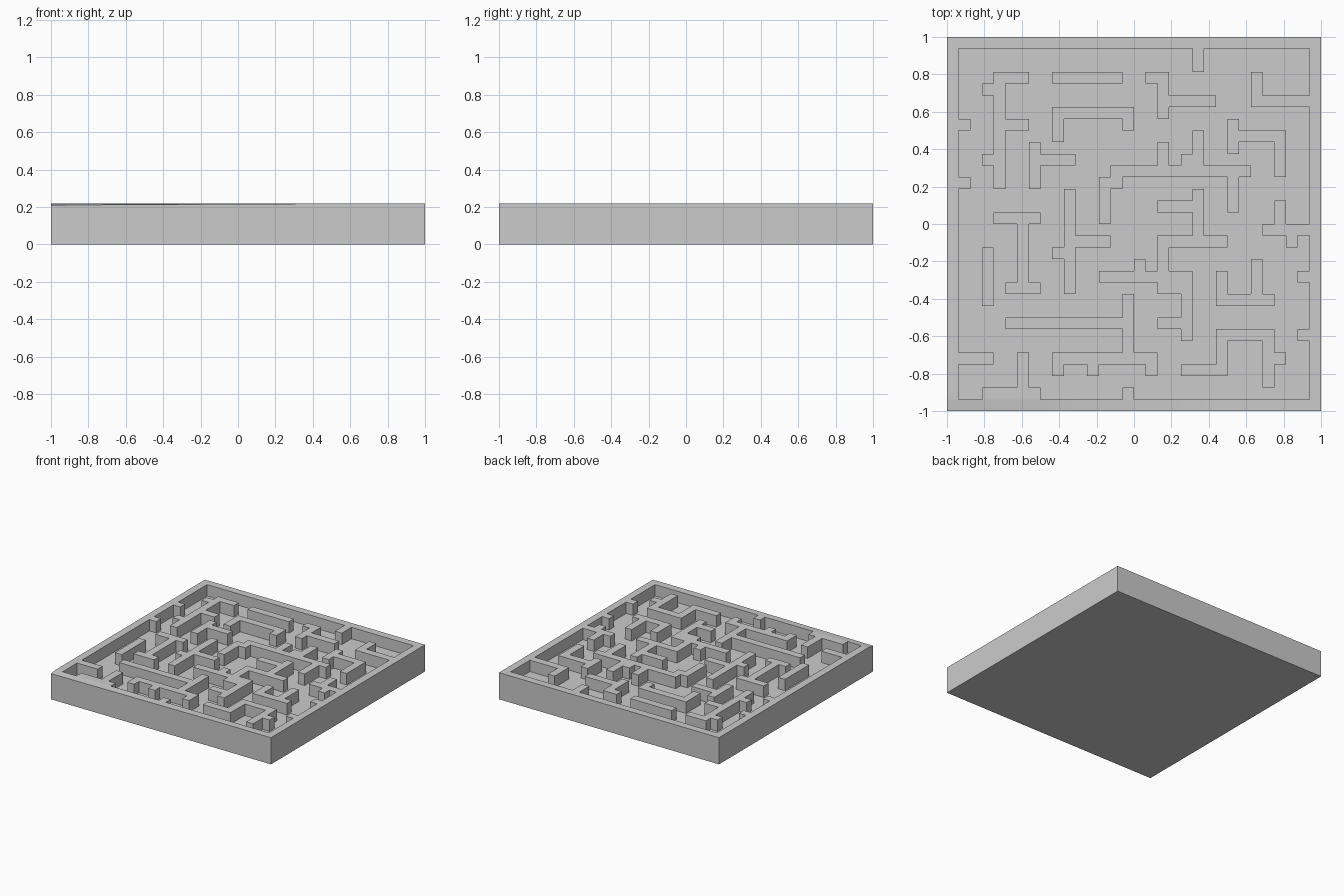
import bpy
import bmesh

CELLS = 32              # cells along each side, rim included
CELL = 2 / CELLS
FLOOR = 0.125
TOP = 0.219
SAG = 0.008             # slight dip of the front left corner
STEPS = {"E": (1, 0), "W": (-1, 0), "N": (0, -1), "S": (0, 1)}
LAST = CELLS - 1

# Rim cells
walls = {(c, r) for c in range(CELLS) for r in range(CELLS)
         if c in (0, LAST) or r in (0, LAST)}


def wall(col, row, path):
    """Lay a wall one cell wide, walking from a cell counted from the back left."""
    walls.add((col, row))
    for move in path.split():
        dc, dr = STEPS[move[0]]
        for _ in range(int(move[1:])):
            col, row = col + dc, row + dr
            walls.add((col, row))


def top_verts(geom):
    return [g for g in geom if isinstance(g, bmesh.types.BMVert)]


# Remove the default cube
cube = bpy.data.objects.get("Cube")
if cube:
    bpy.data.objects.remove(cube, do_unlink=True)

# Short stubs on the rim
wall(21, 0, "S2")
wall(15, LAST, "N1")
for row, length in ((7, 1), (12, 1), (27, 3)):
    wall(0, row, f"E{length}")
for row in (20, 25):
    wall(LAST, row, "W1")

# Back walls
wall(4, 3, "E2 W2 S1 W1 E1 S3 E2 W2 S3 W1 E1 S2")
wall(9, 3, "E5")
wall(17, 3, "E1 S2 E4 W4 S1")
wall(30, 5, "W4 N2")
wall(9, 8, "N2 E6 S1")
wall(7, 9, "S1 E3 W3 S2")
wall(24, 9, "N2 S1 E4 S3")

# Middle walls
wall(13, 15, "N3 E1 N1 E4 N2 S2 E3 N3 S2 W1 E1 S1 E3 S3 N3 E1")
wall(4, 15, "E3 W1 S6 W1 E2")
wall(10, 13, "S8 N4 E3 W3 S1 W1")
wall(18, 14, "E3 N1 S4 E2 W5 S3 W2 N1 S1 W3 E5 S1 E2 N1 W1 E1 S5 N1 W2")
wall(28, 14, "S2 W1 E2 S1 N1 E1")
wall(23, 20, "S2 E3 N3 S3 E1")
wall(3, 18, "S4")

# Front walls
wall(5, 24, "E10 N2 S5 E2 S1 N1 W5 S1 N1 W3 S1")
wall(20, 28, "E3 N3 E4 S4 N2 E1")
wall(3, 30, "E4 W1 N3")

# Plain grey material
grey = bpy.data.materials.new("plain_grey")
grey.use_nodes = True
colour = (0.6, 0.6, 0.6, 1)
grey.diffuse_color = colour
grey.node_tree.nodes["Principled BSDF"].inputs["Base Color"].default_value = colour

# Floor as a grid of cells
bm = bmesh.new()
bmesh.ops.create_grid(bm, x_segments=CELLS, y_segments=CELLS, size=1)
bmesh.ops.translate(bm, verts=bm.verts[:], vec=(0, 0, FLOOR))
wall_faces = []
for face in bm.faces:
    centre = face.calc_center_median()
    if (int((centre.x + 1) / CELL), int((1 - centre.y) / CELL)) in walls:
        wall_faces.append(face)

# Solid slab under the floor
border = [e for e in bm.edges if e.is_boundary]
for v in top_verts(bmesh.ops.extrude_edge_only(bm, edges=border)["geom"]):
    v.co.z = 0
bmesh.ops.holes_fill(bm, edges=[e for e in bm.edges if e.is_boundary], sides=0)

# Rim and inner walls raised from their cells
for v in top_verts(bmesh.ops.extrude_face_region(bm, geom=wall_faces)["geom"]):
    v.co.z = TOP
    if v.co.y < -0.999:
        v.co.z -= SAG * max(0, 0.55 - v.co.x) / 1.55

# Merge flat areas into clean faces
bmesh.ops.recalc_face_normals(bm, faces=bm.faces[:])
bmesh.ops.dissolve_limit(bm, angle_limit=0.01, verts=bm.verts[:], edges=bm.edges[:])

mesh = bpy.data.meshes.new("maze_tray")
bm.to_mesh(mesh)
bm.free()
mesh.materials.append(grey)
tray = bpy.data.objects.new("maze_tray", mesh)
bpy.context.collection.objects.link(tray)
